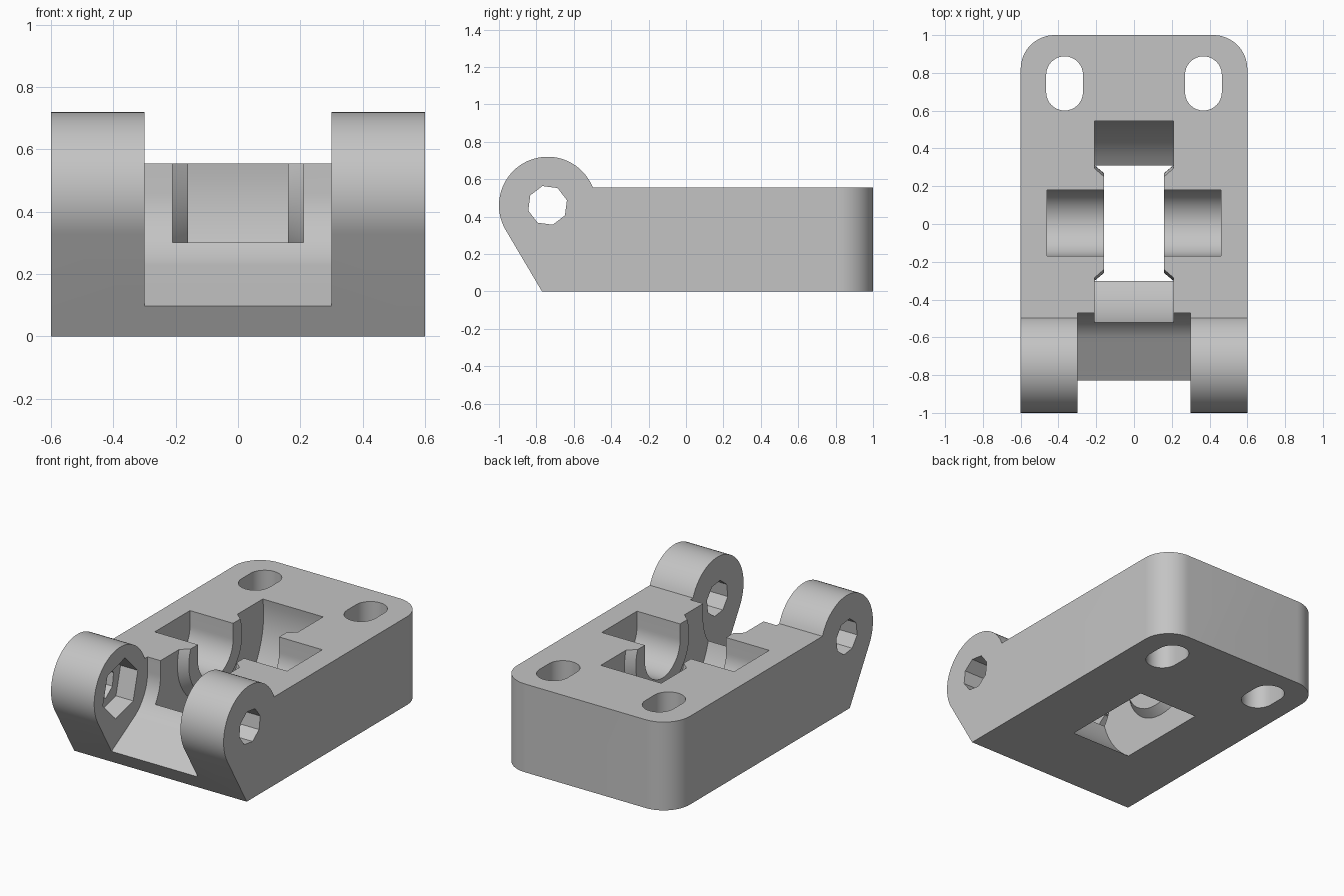
import bpy, bmesh, math
from mathutils import Vector

if "Cube" in bpy.data.objects:
    bpy.data.objects.remove(bpy.data.objects["Cube"])

grey = bpy.data.materials.new("light grey")
grey.diffuse_color = (0.55, 0.55, 0.55, 1)
grey.use_nodes = True
grey.node_tree.nodes["Principled BSDF"].inputs["Base Color"].default_value = grey.diffuse_color

HY, HZ = -0.74, 0.46      # hinge axis
WY, WZ = 0.005, 0.457     # wheel axis
TOP = 0.555


def prism(name, pts, a, b, axis):
    """Extrude a 2D outline along x (points are y,z) or z (points are x,y)."""
    bm = bmesh.new()
    put = (lambda p, t: (t, p[0], p[1])) if axis == 'x' else (lambda p, t: (p[0], p[1], t))
    lo = [bm.verts.new(put(p, a)) for p in pts]
    hi = [bm.verts.new(put(p, b)) for p in pts]
    n = len(pts)
    bm.faces.new(lo[::-1])
    bm.faces.new(hi)
    for i in range(n):
        bm.faces.new((lo[i], lo[(i + 1) % n], hi[(i + 1) % n], hi[i]))
    return finish(name, bm)


def finish(name, bm):
    bmesh.ops.recalc_face_normals(bm, faces=bm.faces[:])
    me = bpy.data.meshes.new(name)
    bm.to_mesh(me)
    bm.free()
    ob = bpy.data.objects.new(name, me)
    bpy.context.collection.objects.link(ob)
    me.materials.append(grey)
    return ob


def arc(cy, cz, r, a, b, n):
    return [(cy + r * math.cos(math.radians(a + (b - a) * i / n)),
             cz + r * math.sin(math.radians(a + (b - a) * i / n))) for i in range(n + 1)]


def ngon(r, n, off):
    return arc(HY, HZ, r, off, off + 360 * (n - 1) / n, n - 1)


def cone(name, r1, x1, r2, x2):
    bm = bmesh.new()
    rings = []
    for r, x in ((r1, x1), (r2, x2)):
        rings.append([bm.verts.new((x, p[0], p[1])) for p in arc(WY, WZ, r, 0, 354.375, 63)])
        bm.faces.new(rings[-1])
    for i in range(64):
        j = (i + 1) % 64
        bm.faces.new((rings[0][i], rings[0][j], rings[1][j], rings[1][i]))
    return finish(name, bm)


def boolean(ob, tool, op='DIFFERENCE'):
    m = ob.modifiers.new(op.lower(), 'BOOLEAN')
    m.operation, m.solver, m.object = op, 'EXACT', tool
    bpy.context.view_layer.objects.active = ob
    bpy.ops.object.modifier_apply(modifier=m.name)
    bpy.data.objects.remove(tool)


# Side profile: block, hinge barrel and slanted front
meet = math.degrees(math.asin((TOP - HZ) / 0.26))
body = prism("hinge_block", [(-0.77, 0), (1, 0), (1, TOP)]
             + arc(HY, HZ, 0.26, meet, 210, 40), -0.6, 0.6, 'x')

# Rounded back corners
R = 0.18
plan = [(-0.6, -1.2), (0.6, -1.2)] + arc(0.6 - R, 1 - R, R, 0, 90, 16) \
    + arc(-0.6 + R, 1 - R, R, 90, 180, 16)
boolean(body, prism("corner_tool", plan, -0.5, 1.5, 'z'), 'INTERSECT')

# Clearance between the hinge lugs
d = Vector((-math.cos(math.pi / 6), -0.5)) * 0.6
sweep = arc(HY, HZ, 0.27, -60, 0, 20)
low = (sweep[0][0] + d.x, sweep[0][1] + d.y)
boolean(body, prism("hinge_clearance", [low] + sweep + [(HY + 0.27, 1), (low[0], 1)],
                    -0.3, 0.3, 'x'))

# Wheel pocket, leaving tapered bosses on both sides
wheel = cone("wheel_pocket", 0.55, -0.21, 0.55, 0.21)
for s in (-1, 1):
    boolean(wheel, cone("boss", 0.315, s * 0.22, 0.265, s * 0.16))
boolean(body, wheel)

# Axle channel, open at the top
boolean(body, prism("axle_channel", arc(WY, WZ, 0.175, 180, 360, 32)
                    + [(WY + 0.175, 1), (WY - 0.175, 1)], -0.46, 0.46, 'x'))

# Hinge pin hole and nut recess
boolean(body, prism("pin_hole", ngon(0.107, 8, 15), -0.8, 0.8, 'x'))
boolean(body, prism("nut_recess", ngon(0.18, 6, 15), -0.42, -0.2, 'x'))

# Mounting slots
for s in (-1, 1):
    cx = s * 0.3675
    slot = arc(cx, 0.79, 0.0975, 0, 180, 16) + arc(cx, 0.698, 0.0975, 180, 360, 16)
    boolean(body, prism("mount_slot", slot, -0.5, 1, 'z'))

bpy.ops.object.select_all(action='DESELECT')
body.select_set(True)
bpy.context.view_layer.objects.active = body
bpy.ops.object.shade_smooth_by_angle(angle=math.radians(25))
